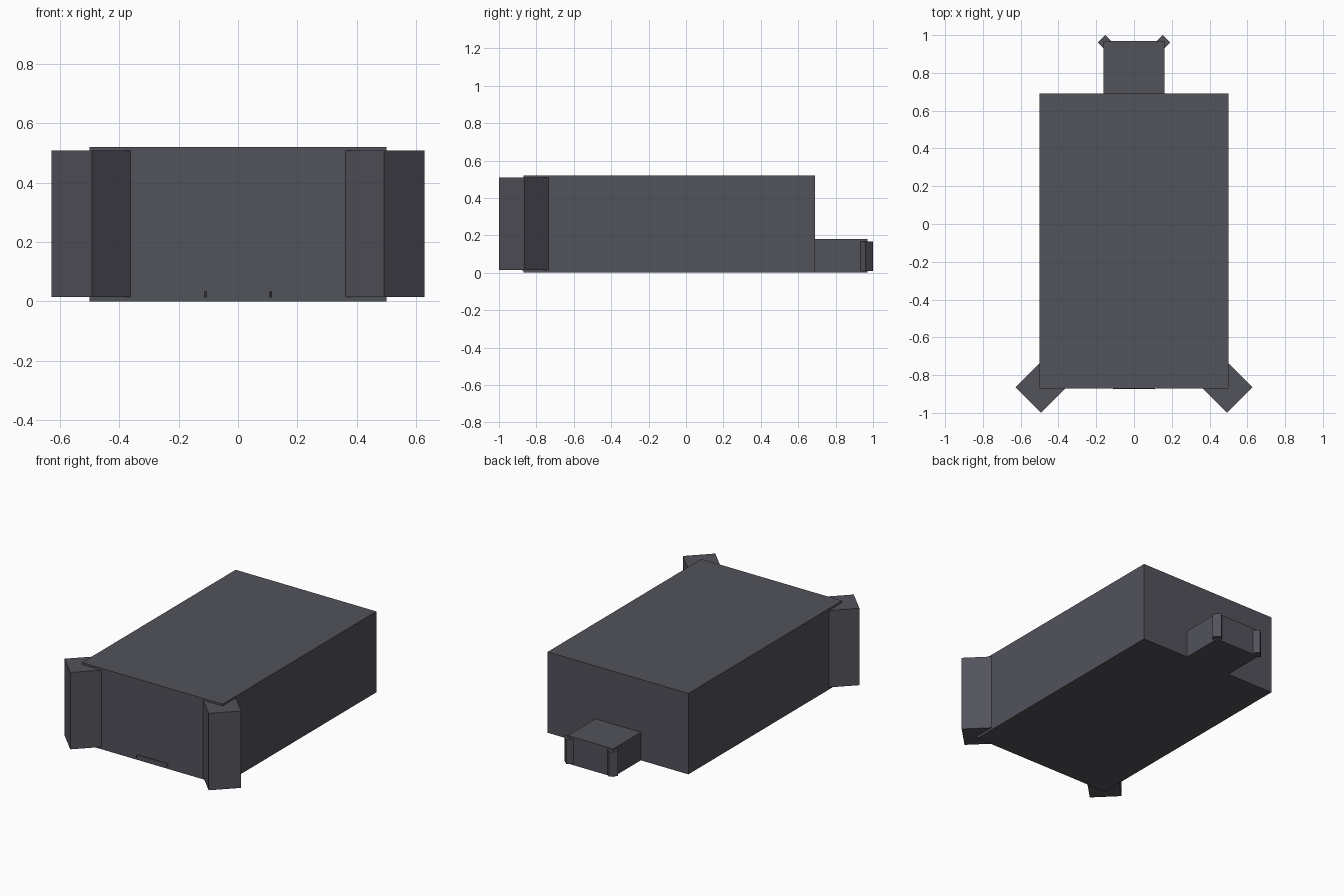
import bpy, math

if "Cube" in bpy.data.objects:
    bpy.data.objects.remove(bpy.data.objects["Cube"])

# One dark slate colour for the whole building
slate = bpy.data.materials.new("dark_slate")
slate.diffuse_color = (0.085, 0.085, 0.105, 1)
slate.use_nodes = True
slate.node_tree.nodes["Principled BSDF"].inputs["Base Color"].default_value = slate.diffuse_color


def box(name, x, y, z, turn=0):
    """Box spanning the given (min, max) ranges, turned about its own vertical axis."""
    spans = (x, y, z)
    bpy.ops.mesh.primitive_cube_add(size=1, location=[(a + b) / 2 for a, b in spans])
    ob = bpy.context.object
    ob.name = name
    ob.scale = [b - a for a, b in spans]
    ob.rotation_euler.z = turn
    ob.data.materials.append(slate)
    return ob


def corner_pair(name, cx, cy, half_diagonal, z):
    """Mirrored pair of square piers set diagonally on the corners."""
    h = half_diagonal / math.sqrt(2)
    for side, s in (("left", -1), ("right", 1)):
        box(f"{side}_{name}", (s * cx - h, s * cx + h), (cy - h, cy + h), z, math.pi / 4)


# Main hall
box("main_hall", (-0.5, 0.5), (-0.87, 0.69), (0, 0.52))

# Large diagonal buttresses at the front corners
corner_pair("front_buttress", 0.492, -0.864, 0.136, (0.014, 0.508))

# Low rear annex with small diagonal buttresses
box("rear_annex", (-0.162, 0.162), (0.68, 0.97), (0, 0.18))
corner_pair("rear_buttress", 0.152, 0.961, 0.039, (0.01, 0.168))

# Shallow door sill on the front wall with tiny corner posts
box("front_sill", (-0.108, 0.108), (-0.874, -0.866), (0.012, 0.034))
corner_pair("sill_post", 0.108, -0.872, 0.004, (0.013, 0.033))
